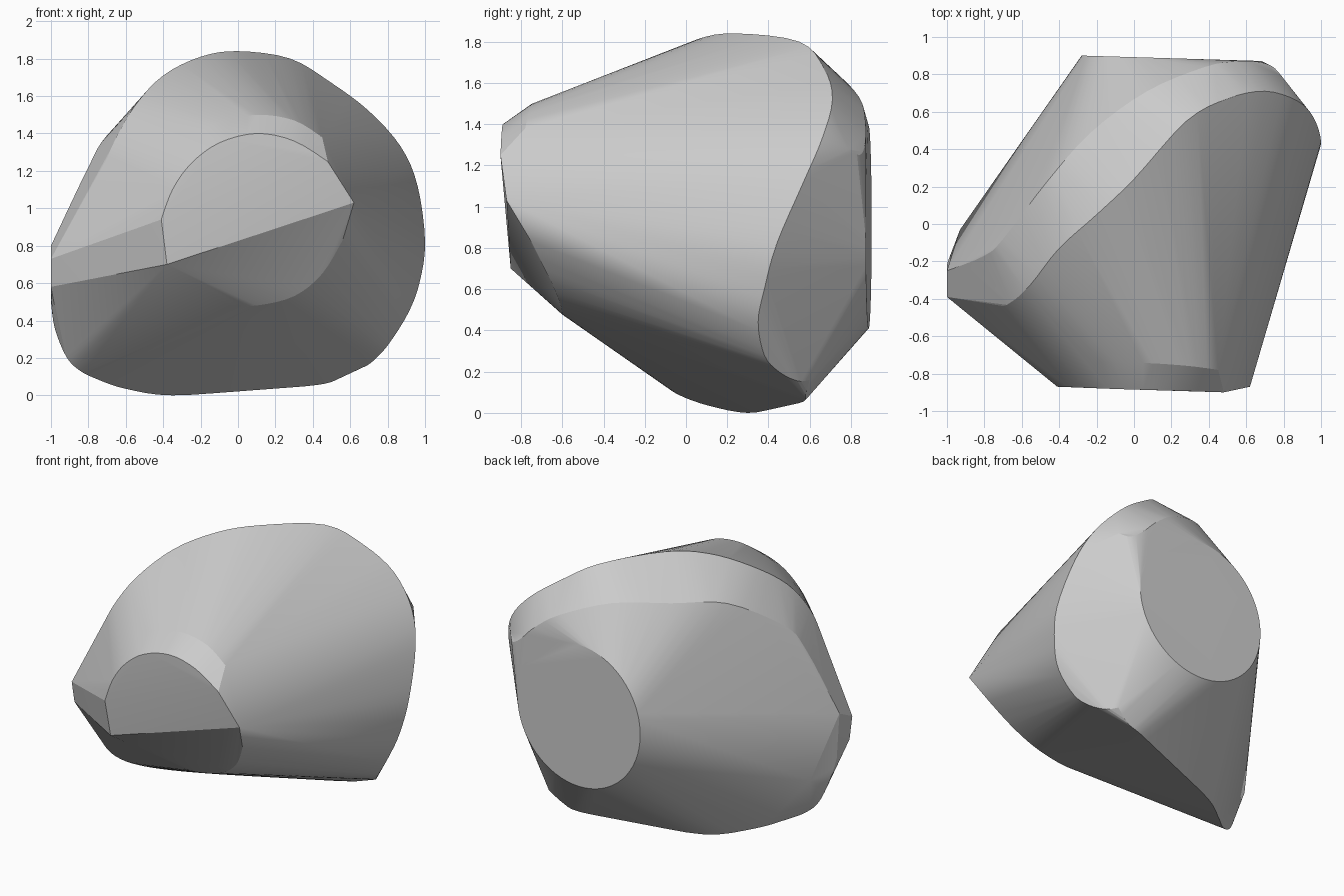
import bpy
import bmesh
from math import cos, sin, tau, radians
from mathutils import Vector

cube = bpy.data.objects.get("Cube")
if cube:
    bpy.data.objects.remove(cube, do_unlink=True)


def spline(points, steps=4):
    """Smooth curve through the given points."""
    p = [Vector(q) for q in points]
    p = [p[0]] + p + [p[-1]]
    out = [p[1]]
    for a, b, c, d in zip(p, p[1:], p[2:], p[3:]):
        for i in range(1, steps + 1):
            t = i / steps
            out.append(0.5 * (2 * b + (c - a) * t
                              + (2 * a - 5 * b + 4 * c - d) * t ** 2
                              + (3 * b - a - 3 * c + d) * t ** 3))
    return out


# Main rim, from the low left corner over the top and down to the keel
rim = spline([(-1, -.39, .73), (-.75, -.44, 1.16), (-.66, -.42, 1.36),
              (-.55, -.32, 1.55), (-.4, -.13, 1.71), (-.2, .05, 1.81),
              (0, .24, 1.84), (.28, .55, 1.8), (.5, .67, 1.67),
              (.7, .71, 1.52), (.87, .66, 1.33), (.96, .57, 1.12),
              (1, .44, .82), (.97, .38, .6), (.91, .35, .44),
              (.81, .38, .28), (.74, .45, .2), (.68, .54, .155),
              (.63, .6, .16)])

# Rear shoulder of the band behind the rim
shoulder = spline([(-1, -.25, .8), (-.8, -.17, 1.22), (-.7, -.08, 1.39),
                   (-.47, .22, 1.6), (-.23, .49, 1.64), (.07, .71, 1.645),
                   (.38, .84, 1.53), (.55, .87, 1.41), (.66, .868, 1.3),
                   (.74, .842, 1.25), (.79, .79, 1.28)])

# Rounded underside
keel = spline([(.63, .6, .16), (.54, .58, .09), (.42, .57, .055),
               (.1, .46, .03), (-.35, .3, 0), (-.6, .11, .035),
               (-.75, -.03, .085), (-.85, -.1, .135), (-.92, -.14, .21),
               (-.98, -.17, .36), (-1, -.22, .5)])
side = [Vector((-1, -.36, .58)), Vector((-.93, -.03, .4))]

# Flat round back face
back = []
for i in range(64):
    a = tau * i / 64
    x = .2 + .48 * cos(a)
    back.append(Vector((x, .892 - .03 * x, .9 + .49 * sin(a))))

# Blunt front face with its arched edge and softened bevels
brow = spline([(-.41, -.87, .94), (-.35, -.872, 1.1), (-.25, -.876, 1.24),
               (-.1, -.882, 1.35), (.1, -.888, 1.4), (.3, -.894, 1.36),
               (.48, -.9, 1.25)])
brow_bevel = spline([(-.22, -.74, 1.4), (-.1, -.74, 1.46), (.1, -.745, 1.5),
                     (.3, -.76, 1.47), (.45, -.78, 1.38)])
chin = spline([(-.05, -.6, .48), (.1, -.6, .48), (.3, -.61, .53),
               (.45, -.66, .65), (.56, -.75, .83)])
corners = [Vector((-.38, -.85, .7)), Vector((.62, -.87, 1.03))]

# Stretch one skin over all the profiles
bm = bmesh.new()
for co in rim + shoulder + keel + side + back + brow + brow_bevel + chin + corners:
    bm.verts.new((max(-1, min(1, co.x)), co.y, max(0, co.z)))
bmesh.ops.remove_doubles(bm, verts=bm.verts, dist=.002)
bmesh.ops.convex_hull(bm, input=bm.verts)
loose = [v for v in bm.verts if not v.link_faces]
bmesh.ops.delete(bm, geom=loose, context='VERTS')
bmesh.ops.dissolve_limit(bm, angle_limit=radians(.5), verts=bm.verts,
                         edges=bm.edges)
bmesh.ops.recalc_face_normals(bm, faces=bm.faces)

mesh = bpy.data.meshes.new("faceted_stone")
bm.to_mesh(mesh)
bm.free()
stone = bpy.data.objects.new("faceted_stone", mesh)
bpy.context.collection.objects.link(stone)

bpy.ops.object.select_all(action='DESELECT')
stone.select_set(True)
bpy.context.view_layer.objects.active = stone
bpy.ops.object.shade_smooth_by_angle(angle=radians(10))
